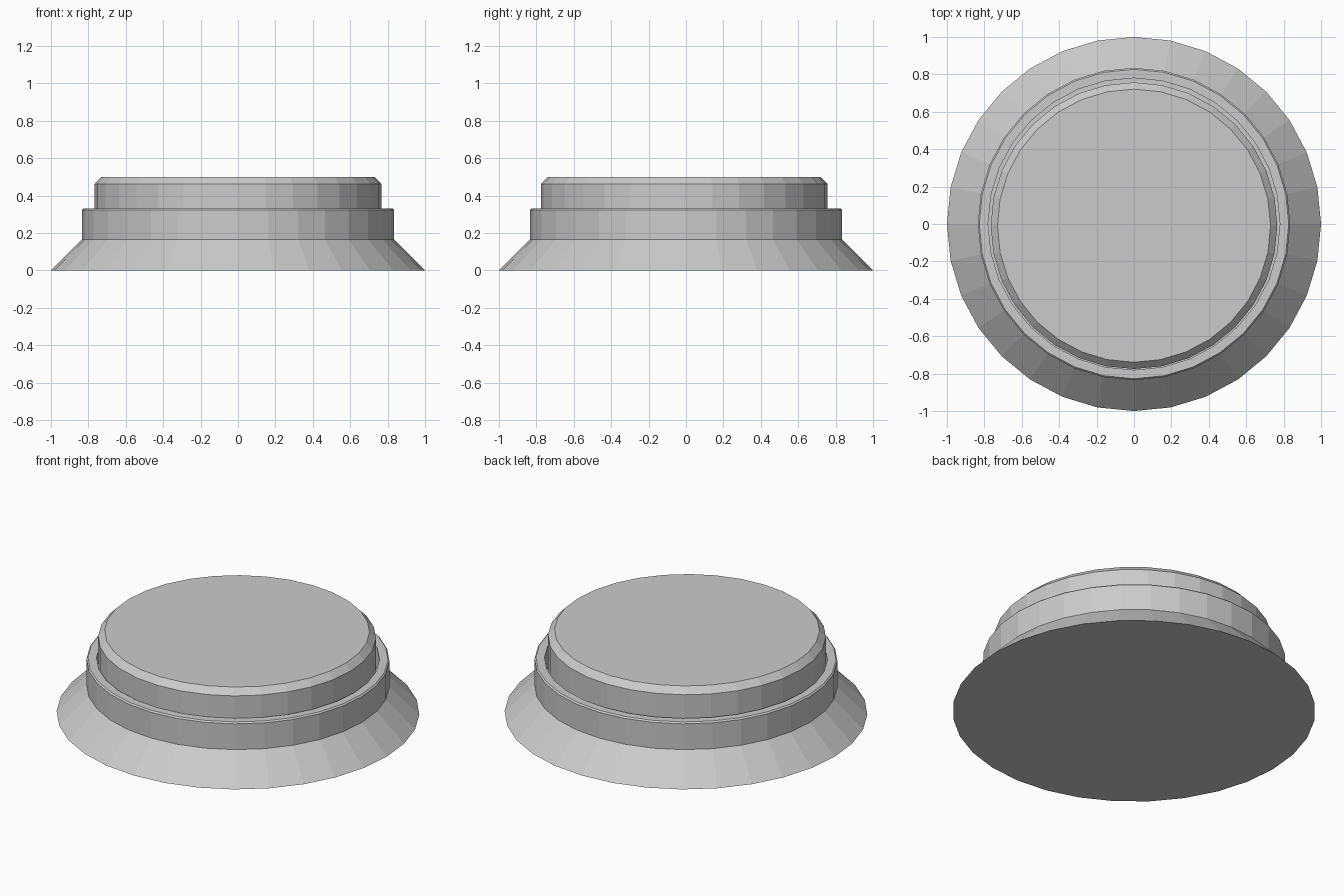
import bpy, bmesh
from math import sin, cos, pi

if "Cube" in bpy.data.objects:
    bpy.data.objects.remove(bpy.data.objects["Cube"])

SIDES = 32


def lathe(name, profile, y=0.0):
    """Revolve (radius, z) points about z, capping both ends."""
    bm = bmesh.new()
    rings = [[bm.verts.new((r * cos(2 * pi * i / SIDES), r * sin(2 * pi * i / SIDES), z))
              for i in range(SIDES)] for r, z in profile]
    for a, b in zip(rings, rings[1:]):
        for i in range(SIDES):
            j = (i + 1) % SIDES
            bm.faces.new((a[i], a[j], b[j], b[i]))
    bm.faces.new(rings[0][::-1])
    bm.faces.new(rings[-1])
    bmesh.ops.recalc_face_normals(bm, faces=bm.faces)
    mesh = bpy.data.meshes.new(name)
    bm.to_mesh(mesh)
    bm.free()
    obj = bpy.data.objects.new(name, mesh)
    obj.location.y = y
    bpy.context.collection.objects.link(obj)
    return obj


# Flared base with an upright collar and a recess for the button
lathe("base_collar", [(1.0, 0.0), (0.835, 0.165), (0.835, 0.322), (0.827, 0.33),
                      (0.78, 0.33), (0.78, 0.2)])

# Chamfered push button, sitting very slightly forward in the recess
lathe("button", [(0.766, 0.2), (0.766, 0.463), (0.73, 0.5)], y=-0.009)
